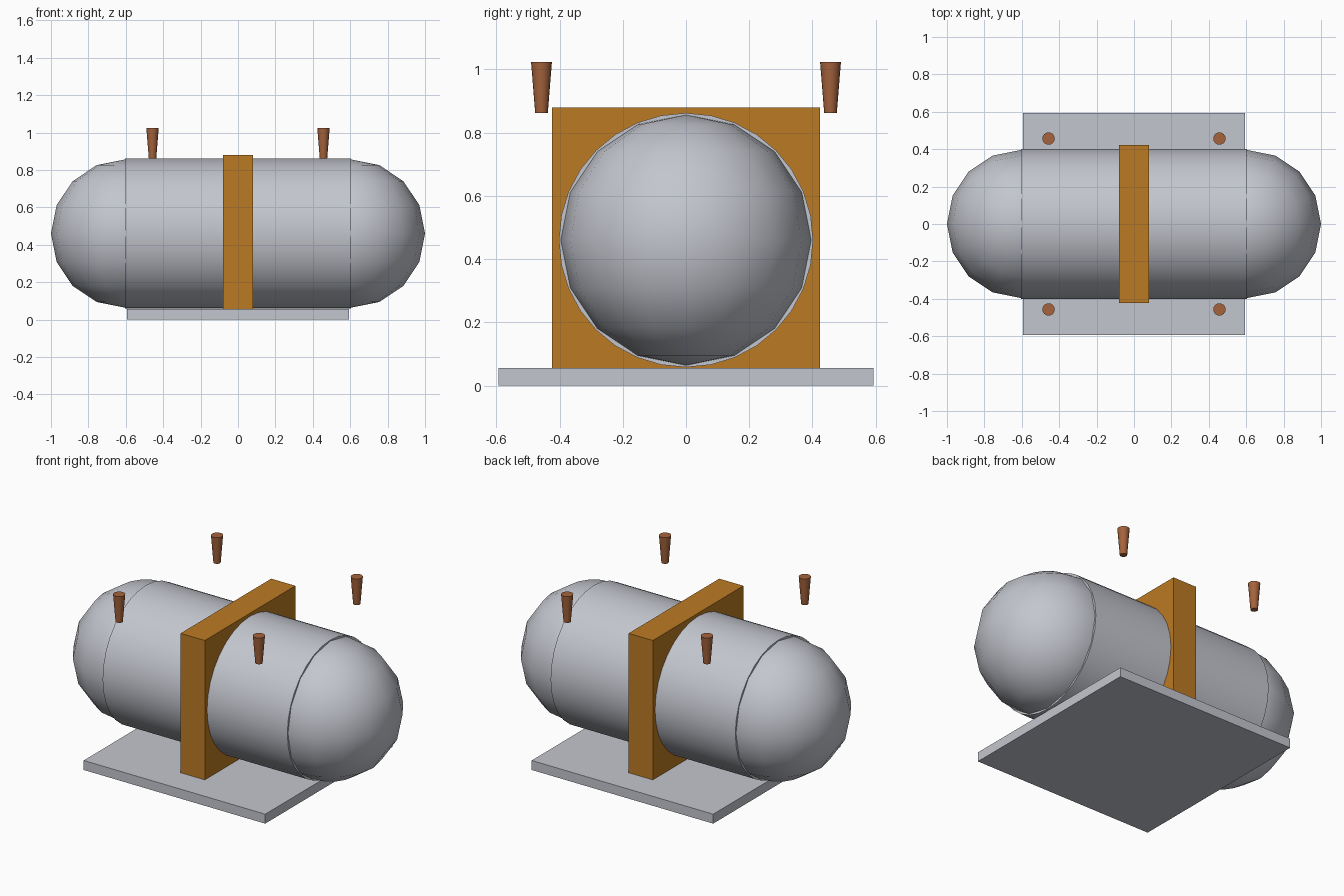
import bpy
import math

cube = bpy.data.objects.get("Cube")
if cube:
    bpy.data.objects.remove(cube, do_unlink=True)


def make_material(name, rgb):
    mat = bpy.data.materials.new(name)
    mat.use_nodes = True
    mat.diffuse_color = (*rgb, 1)
    mat.node_tree.nodes["Principled BSDF"].inputs["Base Color"].default_value = (*rgb, 1)
    return mat


steel = make_material("light steel", (0.55, 0.565, 0.62))
ochre = make_material("ochre", (0.50, 0.195, 0.017))
copper = make_material("copper brown", (0.376, 0.125, 0.045))


def finish(name, mat, smooth=False):
    obj = bpy.context.object
    obj.name = name
    obj.data.materials.append(mat)
    if smooth:
        bpy.ops.object.shade_smooth_by_angle(angle=math.radians(35))
    return obj


def box(name, mat, size, z_bottom):
    bpy.ops.mesh.primitive_cube_add(size=1, location=(0, 0, z_bottom + size[2] / 2))
    bpy.context.object.scale = size
    bpy.ops.object.transform_apply(location=False, rotation=False, scale=True)
    return finish(name, mat)


AXIS_Z = 0.46
HALF_TANK = 0.604

# Base plate and the square strap block around the tank
box("base_plate", steel, (1.187, 1.187, 0.056), 0)
box("strap_block", ochre, (0.158, 0.846, 0.84), 0.04)

# Tank barrel lying along x
bpy.ops.mesh.primitive_cylinder_add(vertices=32, radius=0.402, depth=2 * HALF_TANK,
                                    location=(0, 0, AXIS_Z), rotation=(0, math.pi / 2, 0))
finish("tank_barrel", steel, True)

# Round tank ends and the four tapered pins
for side, sx in (("left", 1), ("right", -1)):
    bpy.ops.mesh.primitive_uv_sphere_add(segments=16, ring_count=8, radius=0.396,
                                         location=(sx * HALF_TANK, 0, AXIS_Z))
    finish(f"tank_end_{side}", steel, True)
    for place, sy in (("front", -1), ("back", 1)):
        bpy.ops.mesh.primitive_cone_add(vertices=16, radius1=0.02, radius2=0.033, depth=0.161,
                                        location=(sx * 0.457, sy * 0.457, 0.943))
        finish(f"pin_{place}_{side}", copper, True)
